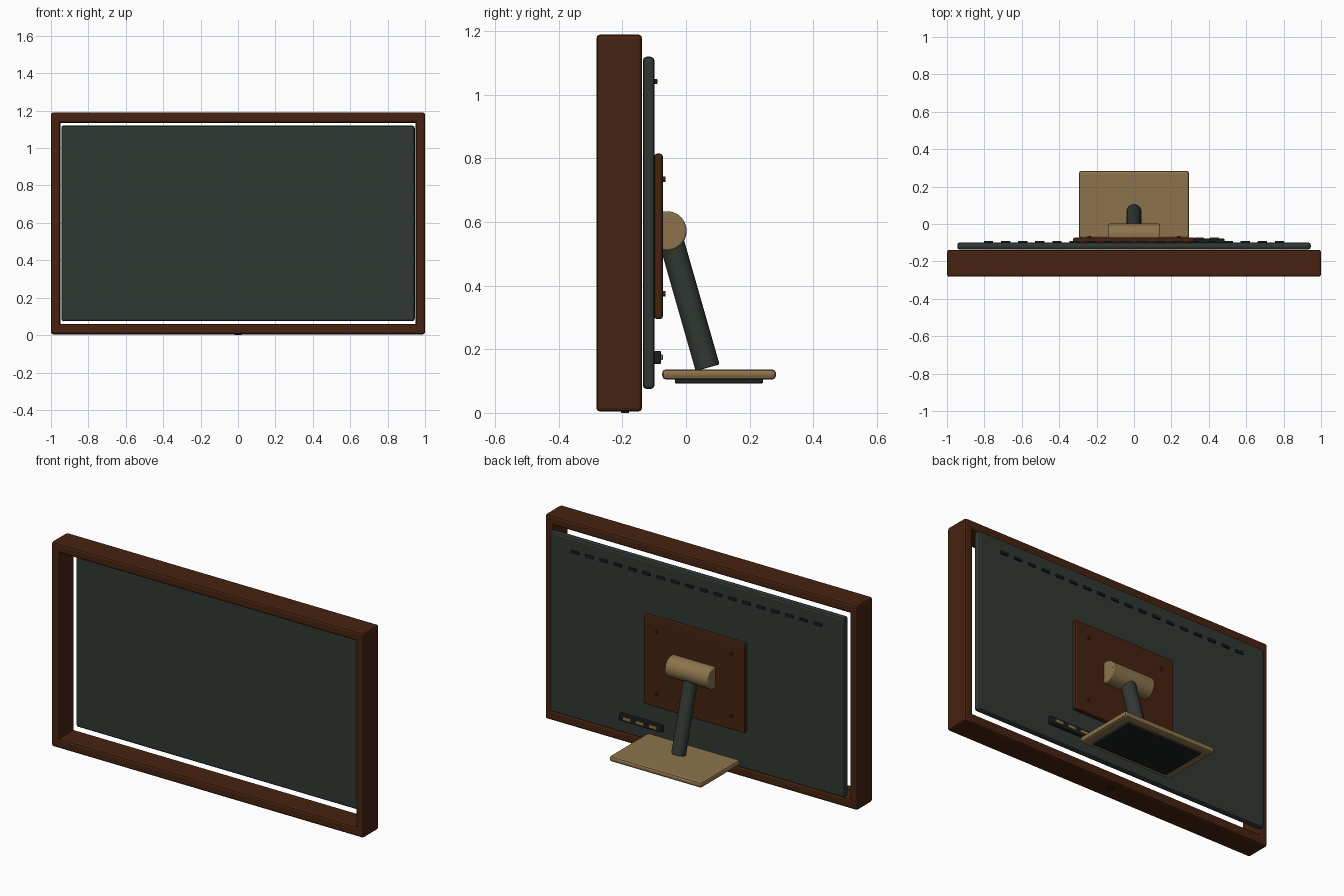
import bpy, math
from mathutils import Vector

if "Cube" in bpy.data.objects:
    bpy.data.objects.remove(bpy.data.objects["Cube"])


def material(name, rgb):
    m = bpy.data.materials.new(name)
    m.diffuse_color = (*rgb, 1)
    m.use_nodes = True
    m.node_tree.nodes["Principled BSDF"].inputs["Base Color"].default_value = m.diffuse_color
    return m


BROWN = material("dark brown", (0.062, 0.016, 0.005))
GREEN = material("dark green grey", (0.030, 0.040, 0.033))
TAN = material("tan", (0.265, 0.175, 0.072))
BLACK = material("near black", (0.011, 0.013, 0.012))


def finish(ob, name, mat, bevel, segments=2):
    ob.name = name
    ob.data.materials.append(mat)
    if bevel:
        b = ob.modifiers.new("bevel", 'BEVEL')
        b.width, b.segments = bevel, segments
        b.limit_method = 'ANGLE'
        b.angle_limit = math.radians(40)
    return ob


# box from its minimum and maximum corners
def box(name, lo, hi, mat, bevel=0.0):
    lo, hi = Vector(lo), Vector(hi)
    bpy.ops.mesh.primitive_cube_add(size=1, location=(lo + hi) / 2)
    ob = bpy.context.object
    ob.scale = hi - lo
    bpy.ops.object.transform_apply(location=False, rotation=False, scale=True)
    return finish(ob, name, mat, bevel)


# cylinder between two points
def rod(name, a, b, r, mat, bevel=0.0, sides=32):
    a, b = Vector(a), Vector(b)
    bpy.ops.mesh.primitive_cylinder_add(vertices=sides, radius=r, depth=(b - a).length, location=(a + b) / 2)
    ob = bpy.context.object
    ob.rotation_euler = (b - a).to_track_quat('Z', 'Y').to_euler()
    bpy.ops.object.shade_smooth_by_angle(angle=math.radians(35))
    return finish(ob, name, mat, bevel)


# deep outer frame
F, B = -0.282, -0.138
box("frame_bottom", (-1, F, 0.004), (1, B, 0.06), BROWN, 0.012)
box("frame_top", (-1, F, 1.135), (1, B, 1.19), BROWN, 0.012)
for s, side in ((-1, "left"), (1, "right")):
    x0, x1 = sorted((s * 0.95, s * 1.0))
    box("frame_" + side, (x0, F, 0.004), (x1, B, 1.19), BROWN, 0.012)
box("power_light", (-0.02, -0.205, 0.0), (0.02, -0.18, 0.006), BLACK)

# display panel
box("panel", (-0.945, -0.136, 0.075), (0.945, -0.099, 1.12), GREEN, 0.012)

# row of vents along the upper back
for i in range(18):
    x = -0.778 + i * 1.556 / 17
    box(f"vent_{i}", (x - 0.025, -0.105, 1.034), (x + 0.025, -0.09, 1.05), BLACK, 0.003)

# mounting plate with four screws
box("mount_plate", (-0.325, -0.1, 0.295), (0.325, -0.073, 0.815), BROWN, 0.008)
for x in (-0.24, 0.24):
    for z in (0.375, 0.735):
        rod("plate_screw", (x, -0.076, z), (x, -0.065, z), 0.009, BROWN, 0, 16)

# port strip with three sockets
box("port_strip", (0.21, -0.1, 0.153), (0.485, -0.078, 0.195), BLACK, 0.005)
for x in (0.265, 0.348, 0.43):
    box("port", (x - 0.025, -0.08, 0.166), (x + 0.025, -0.073, 0.183), TAN, 0.002)

# hinge barrel, sloping arm, base and rubber pad
rod("hinge", (-0.137, -0.06, 0.572), (0.137, -0.06, 0.572), 0.062, TAN, 0.006, 48)
rod("arm", (0, -0.055, 0.572), (0, 0.068, 0.142), 0.039, GREEN, 0.003)
box("base", (-0.295, -0.075, 0.105), (0.295, 0.283, 0.137), TAN, 0.012)
box("base_pad", (-0.24, -0.035, 0.093), (0.24, 0.242, 0.108), BLACK, 0.003)
